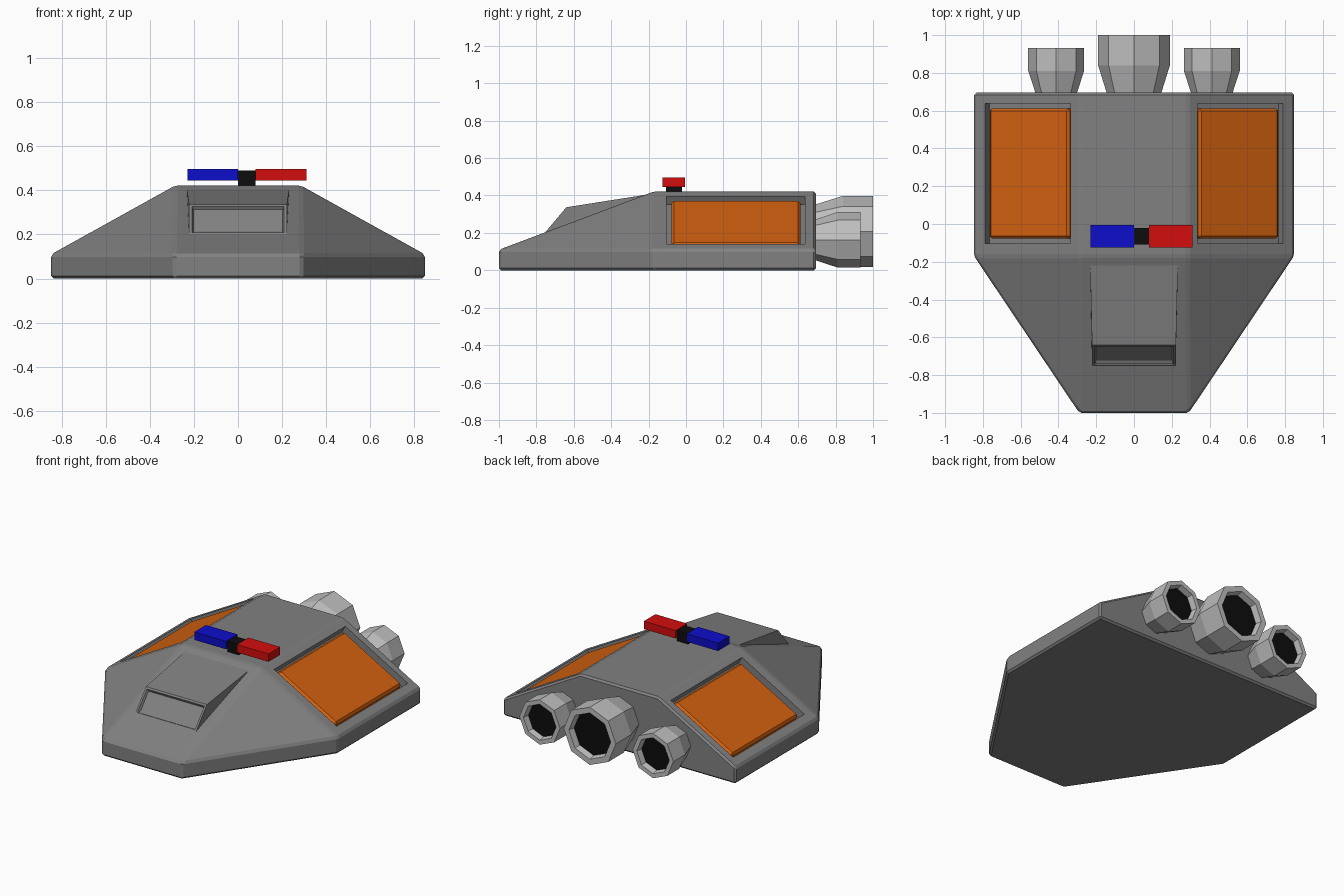
import bpy, bmesh, math
from mathutils import Matrix, Vector

if "Cube" in bpy.data.objects:
    bpy.data.objects.remove(bpy.data.objects["Cube"], do_unlink=True)


def material(name, r, g, b):
    m = bpy.data.materials.new(name)
    m.use_nodes = True
    m.diffuse_color = (r, g, b, 1)
    m.node_tree.nodes["Principled BSDF"].inputs["Base Color"].default_value = (r, g, b, 1)
    return m


HULL = material("hull grey", 0.22, 0.22, 0.22)
METAL = material("engine light grey", 0.52, 0.52, 0.52)
ORANGE = material("panel orange", 0.65, 0.12, 0.005)
RED = material("lamp red", 0.65, 0.004, 0.004)
BLUE = material("lamp blue", 0.004, 0.004, 0.6)
BLACK = material("black", 0.004, 0.004, 0.004)


def finish(name, bm, *mats):
    bmesh.ops.recalc_face_normals(bm, faces=bm.faces)
    mesh = bpy.data.meshes.new(name)
    bm.to_mesh(mesh)
    bm.free()
    for m in mats:
        mesh.materials.append(m)
    ob = bpy.data.objects.new(name, mesh)
    bpy.context.collection.objects.link(ob)
    return ob


def bevel(ob, width):
    mod = ob.modifiers.new("bevel", "BEVEL")
    mod.width = width
    mod.segments = 1
    mod.limit_method = "ANGLE"
    mod.angle_limit = math.radians(15)


def box(name, size, place, mat):
    bm = bmesh.new()
    bmesh.ops.create_cube(bm, size=1, matrix=place @ Matrix.Diagonal((*size, 1)))
    return finish(name, bm, mat)


def span(name, lo, hi, mat):
    lo, hi = Vector(lo), Vector(hi)
    return box(name, hi - lo, Matrix.Translation((lo + hi) / 2), mat)


# Hull: six-sided plan, low skirt, roof sloping to the sides and nose
NOSE, SIDE, ROOF = 0.29, 0.847, 0.285
FOLD, BACK, SKIRT, TOP = -0.17, 0.695, 0.11, 0.422
bm = bmesh.new()
plan = [(-NOSE, -1), (NOSE, -1), (SIDE, FOLD), (SIDE, BACK), (-SIDE, BACK), (-SIDE, FOLD)]
low = [bm.verts.new((x, y, 0)) for x, y in plan]
mid = [bm.verts.new((x, y, SKIRT)) for x, y in plan]
rf, rb, lb, lf = [bm.verts.new((x, y, TOP)) for x, y in
                  [(ROOF, FOLD), (ROOF, BACK), (-ROOF, BACK), (-ROOF, FOLD)]]
bm.faces.new(low)
bm.faces.new((rf, rb, lb, lf))
for i in range(6):
    j = (i + 1) % 6
    if i != 3:
        bm.faces.new((low[i], low[j], mid[j], mid[i]))
bm.faces.new((low[3], low[4], mid[4], lb, rb, mid[3]))
bm.faces.new((mid[0], mid[1], rf, lf))
bm.faces.new((mid[1], mid[2], rf))
bm.faces.new((mid[5], mid[0], lf))
bm.faces.new((mid[2], mid[3], rb, rf))
bm.faces.new((mid[4], mid[5], lf, lb))
hull = finish("hull", bm, HULL)
bevel(hull, 0.012)

# Recessed orange panels on both side slopes
slope = math.atan2(TOP - SKIRT, SIDE - ROOF)
cutters = []
for side, label in ((1, "left"), (-1, "right")):
    frame = (Matrix.Translation((side * 0.5625, 0.267, 0.268))
             @ Matrix.Rotation(side * slope, 4, "Y"))
    cutter = box(label + "_recess_cutter", (0.52, 0.74, 0.1), frame, HULL)
    cutter.hide_render = True
    cutters.append(cutter)
    mod = hull.modifiers.new(label + " recess", "BOOLEAN")
    mod.operation = "DIFFERENCE"
    mod.solver = "EXACT"
    mod.object = cutter
    panel = box(label + "_side_panel", (0.485, 0.69, 0.05),
                frame @ Matrix.Translation((0, 0, -0.035)), ORANGE)
    bevel(panel, 0.014)

bpy.context.view_layer.objects.active = hull
for mod in list(hull.modifiers):
    bpy.ops.object.modifier_apply(modifier=mod.name)
for cutter in cutters:
    bpy.data.objects.remove(cutter, do_unlink=True)

# Scoop on the nose with a recessed front
bm = bmesh.new()
section = [(-0.22, 0.403, 0.232), (-0.64, 0.337, 0.222), (-0.755, 0.2, 0.222),
           (-0.7, 0.17, 0.222), (-0.25, 0.33, 0.232)]
ends = [[bm.verts.new((s * w, y, z)) for y, z, w in section] for s in (-1, 1)]
for end in ends:
    bm.faces.new(end)
for i in range(5):
    j = (i + 1) % 5
    bm.faces.new((ends[0][i], ends[0][j], ends[1][j], ends[1][i]))
bmesh.ops.recalc_face_normals(bm, faces=bm.faces)
front = min(bm.faces, key=lambda f: f.normal.y)
bmesh.ops.inset_region(bm, faces=[front], thickness=0.018)
bmesh.ops.inset_region(bm, faces=[front], thickness=0.01, depth=-0.015)
finish("nose_scoop", bm, HULL)

# Light bar
span("right_blue_lamp", (-0.23, -0.125, 0.445), (0, -0.005, 0.497), BLUE)
span("left_red_lamp", (0.08, -0.125, 0.445), (0.31, -0.005, 0.497), RED)
span("lamp_mount", (0, -0.108, 0.415), (0.08, -0.022, 0.49), BLACK)


# Eight-sided engine nozzles with dark throats
def nozzle(name, x, z, radius, neck, flare, tip):
    bm = bmesh.new()
    profile = [(neck, BACK - 0.02), (neck, BACK), (radius, flare), (radius, tip),
               (radius * 0.8, tip), (radius * 0.75, tip - 0.04)]
    rings = []
    for r, y in profile:
        angles = [math.tau * k / 8 for k in range(8)]
        rings.append([bm.verts.new((x + r * math.cos(a), y, z + r * math.sin(a)))
                      for a in angles])
    for a, b in zip(rings, rings[1:]):
        for k in range(8):
            n = (k + 1) % 8
            bm.faces.new((a[k], a[n], b[n], b[k]))
    bm.faces.new(rings[0])
    bm.faces.new(rings[-1]).material_index = 1
    finish(name, bm, METAL, BLACK)


nozzle("centre_engine", 0, 0.208, 0.19, 0.145, 0.84, 1)
for side, label in ((1, "left"), (-1, "right")):
    nozzle(label + "_engine", side * 0.412, 0.163, 0.148, 0.11, 0.81, 0.932)
